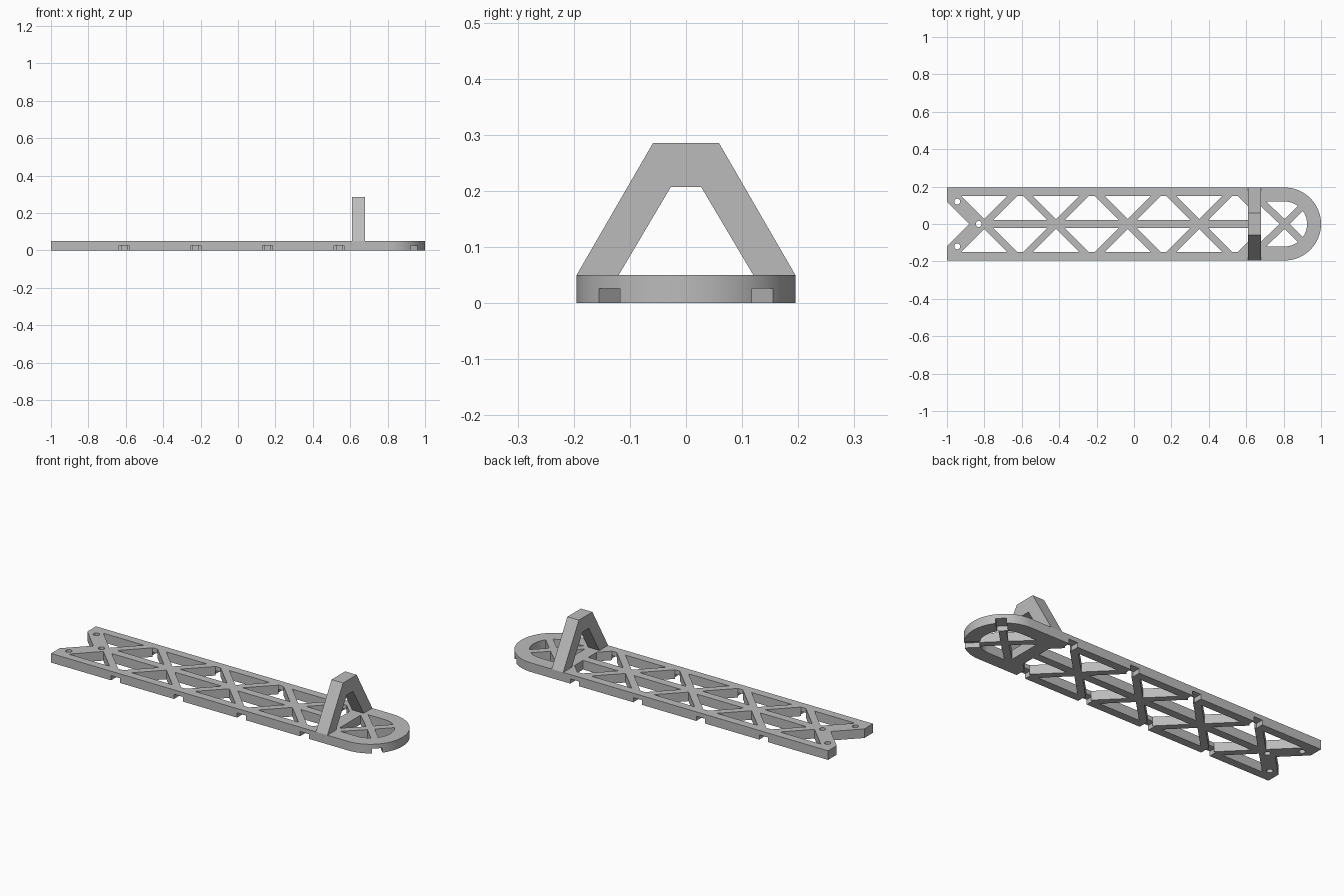
import bpy, bmesh, math
from mathutils import Vector

cube = bpy.data.objects.get("Cube")
if cube:
    bpy.data.objects.remove(cube, do_unlink=True)

grey = bpy.data.materials.new("light_grey")
grey.use_nodes = True
grey.diffuse_color = (0.5, 0.5, 0.5, 1)
grey.node_tree.nodes["Principled BSDF"].inputs["Base Color"].default_value = (0.5, 0.5, 0.5, 1)

HALF, THICK = 0.195, 0.05         # half width and thickness of the plate
RAIL, SPINE, ARM = 0.15, 0.022, 0.0265   # inner rail edge, half spine, half brace
STEP, FIRST = 0.383, -0.8         # truss pitch and first crossing
BAR0, BAR1 = 0.61, 0.68           # cross bar carrying the arch
END, HOLE = 0.805, 0.12           # centre and inner radius of the round end


def prisms(name, outlines, low, high, place=lambda a, b, h: (a, b, h)):
    """One object holding an extruded prism for each outline."""
    bm = bmesh.new()
    for outline in outlines:
        face = bm.faces.new([bm.verts.new(place(a, b, low)) for a, b in outline])
        shift = Vector(place(0, 0, high)) - Vector(place(0, 0, low))
        new = bmesh.ops.extrude_face_region(bm, geom=[face])["geom"]
        bmesh.ops.translate(bm, vec=shift, verts=[v for v in new if isinstance(v, bmesh.types.BMVert)])
        if face.is_valid is False or len(face.link_loops if hasattr(face, "link_loops") else face.loops) == 0:
            continue
    # close any open base left by the extrusion
    bmesh.ops.holes_fill(bm, edges=[e for e in bm.edges if e.is_boundary], sides=0)
    bmesh.ops.recalc_face_normals(bm, faces=bm.faces)
    mesh = bpy.data.meshes.new(name)
    bm.to_mesh(mesh)
    bm.free()
    mesh.materials.append(grey)
    obj = bpy.data.objects.new(name, mesh)
    bpy.context.collection.objects.link(obj)
    return obj


def arc(cx, cy, r, start, stop, n):
    return [(cx + r * math.cos(math.radians(start + (stop - start) * i / n)),
             cy + r * math.sin(math.radians(start + (stop - start) * i / n))) for i in range(n + 1)]


def mirror(outline):
    return [(x, -y) for x, y in reversed(outline)]


def cut(target, outlines, low, high):
    cutter = prisms("cutter", outlines, low, high)
    cutter.hide_render = True
    mod = target.modifiers.new("cut", "BOOLEAN")
    mod.operation, mod.solver, mod.object = "DIFFERENCE", "EXACT", cutter
    bpy.context.view_layer.objects.active = target
    bpy.ops.object.modifier_apply(modifier=mod.name)
    bpy.data.objects.remove(cutter, do_unlink=True)


# Plate with V-notched tail and round nose
outline = [(-1, HALF), (-1, 0.12), (-0.88, 0), (-1, -0.12), (-1, -HALF)]
plate = prisms("truss_plate", [outline + arc(END, 0, HALF, -90, 90, 48)], 0, THICK)

# Truss openings on the +y side, mirrored below
upper = []
nodes = []
for i in range(4):
    c = FIRST + STEP * i
    n = c + STEP / 2
    nodes.append(n)
    reach = RAIL - ARM
    upper.append([(c, ARM), (c + reach, RAIL), (c - reach, RAIL)])
    top = STEP / 2 - ARM - RAIL
    foot = STEP / 2 - ARM - SPINE
    right = [(n + foot, SPINE)]
    if n + foot > BAR0:
        right = [(BAR0, SPINE), (BAR0, STEP / 2 - ARM - (BAR0 - n))]
    upper.append([(n - foot, SPINE)] + right + [(n + top, RAIL), (n - top, RAIL)])

# Nose openings around its crossed braces
skew = math.degrees(math.asin(ARM / (HOLE * math.sqrt(2))))
upper.append([(END, ARM)] + arc(END, 0, HOLE, 45 + skew, 90, 12) + [(BAR1 + ARM, HOLE)])
middle = [[(BAR1, HOLE - ARM), (BAR1, ARM - HOLE), (END - ARM, 0)],
          [(END + ARM, 0)] + arc(END, 0, HOLE, skew - 45, 45 - skew, 20)]

# Screw holes at the tail
upper.append(arc(-0.945, 0.12, 0.016, 0, 345, 23))
middle.append(arc(-0.83, 0, 0.016, 0, 345, 23))
cut(plate, upper + [mirror(o) for o in upper] + middle, -0.1, 0.1)

# Notches under the rails and the nose rim
notches = [[(n - ARM, RAIL), (n + ARM, RAIL), (n + ARM, 0.22), (n - ARM, 0.22)] for n in nodes]
d = math.sqrt(0.5)
notches.append([(END + d * (r - s), d * (r + s)) for r, s in
                ((HOLE, -ARM), (0.22, -ARM), (0.22, ARM), (HOLE, ARM))])
cut(plate, notches + [mirror(o) for o in notches], -0.1, 0.026)

# Arch standing across the plate
half = [(HALF, THICK), (0.059, 0.285)]
inner = [(-0.027, 0.207), (-0.12, THICK)]
profile = half + [(-y, z) for y, z in reversed(half)]
profile += [(-y, z) for y, z in [(-y, z) for y, z in reversed(inner)]]
profile += [(-y, z) for y, z in inner]
arch = prisms("arch", [profile], BAR0, BAR1, lambda a, b, h: (h, a, b))

# Smooth the round walls only
for obj in (plate, arch):
    bpy.ops.object.select_all(action="DESELECT")
    obj.select_set(True)
    bpy.context.view_layer.objects.active = obj
    bpy.ops.object.shade_smooth_by_angle(angle=math.radians(30))
